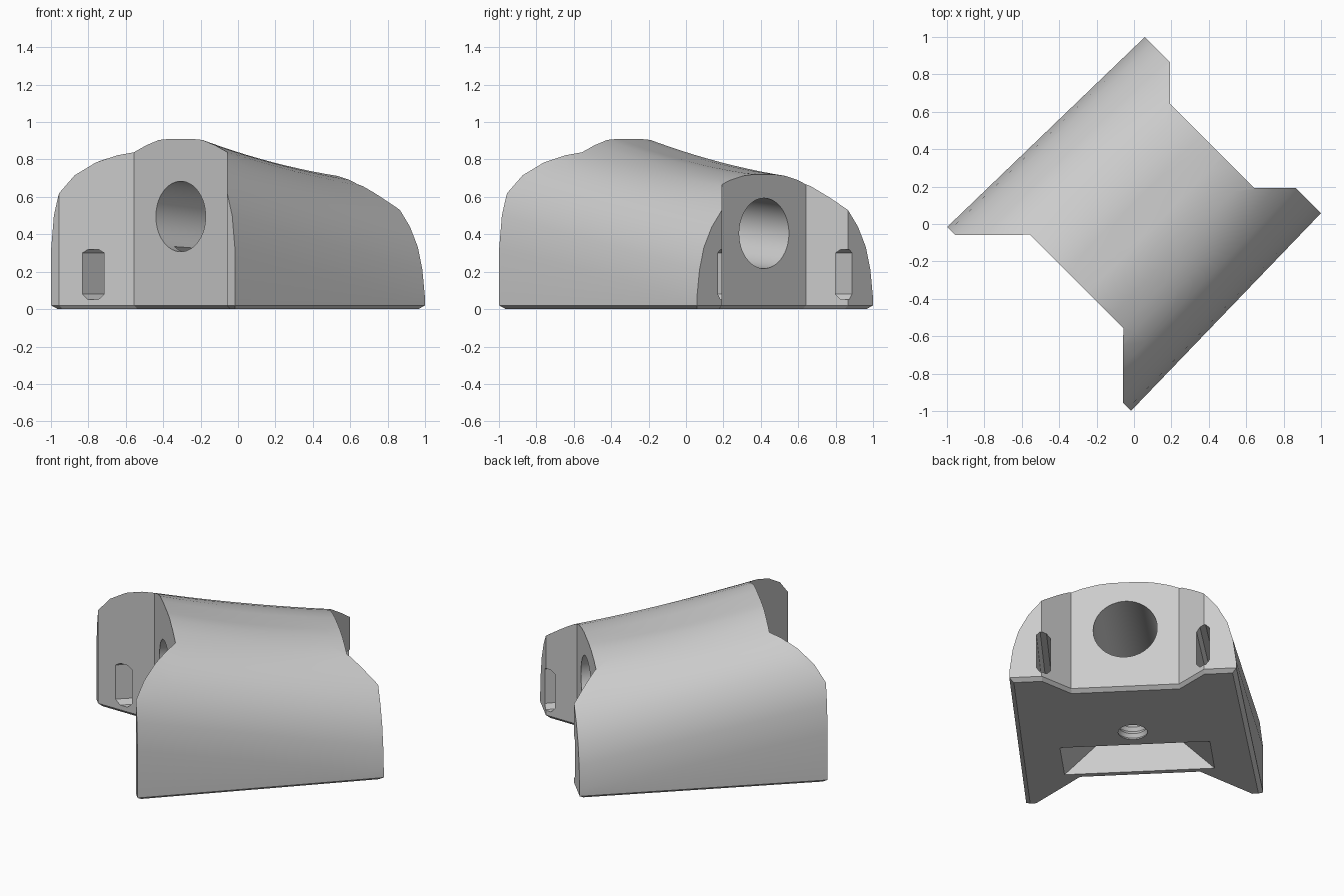
import bpy, bmesh, math
from mathutils import Matrix

old = bpy.data.objects.get("Cube")
if old:
    bpy.data.objects.remove(old, do_unlink=True)

grey = bpy.data.materials.new("light grey")
grey.use_nodes = True
colour = (0.6, 0.6, 0.6, 1)
grey.diffuse_color = colour
grey.node_tree.nodes["Principled BSDF"].inputs["Base Color"].default_value = colour


def loft(name, rings):
    """Closed solid through rings of equal point count."""
    bm = bmesh.new()
    loops = [[bm.verts.new(p) for p in ring] for ring in rings]
    n = len(loops[0])
    for a, b in zip(loops, loops[1:]):
        for i in range(n):
            j = (i + 1) % n
            bm.faces.new((a[i], a[j], b[j], b[i]))
    bm.faces.new(loops[0][::-1])
    bm.faces.new(loops[-1])
    bmesh.ops.recalc_face_normals(bm, faces=bm.faces)
    mesh = bpy.data.meshes.new(name)
    bm.to_mesh(mesh)
    bm.free()
    mesh.materials.append(grey)
    obj = bpy.data.objects.new(name, mesh)
    bpy.context.collection.objects.link(obj)
    return obj


def circle(r, n=48):
    return [(r * math.cos(math.tau * i / n), r * math.sin(math.tau * i / n)) for i in range(n)]


def clamp(x, lo, hi):
    return max(lo, min(hi, x))


# Crowned body: width fraction, height at front end, height at back end
SECTION = [(0, .91, .72), (.12, .91, .72), (.24, .904, .712), (.38, .875, .69),
           (.5, .842, .658), (.6, .823, .602), (.715, .785, .53), (.83, .715, .44),
           (.92, .61, .33), (.97, .5, .21), (1, .32, .06)]


def body_ring(x):
    w = .6808 - .0198 * x
    half = []
    for t, zf, zb in SECTION:
        xf = -.433 - clamp(t * .695 - .352, 0, .285)
        xb = .59 + clamp(t * .667 - .317, 0, .158)
        s = (x - xf) / (xb - xf)
        sag = .1 * s * (1 - s) * (1 - t)
        half.append((t * w, max(zf + (zb - zf) * s - sag, .03)))
    half += [(w, .02), (w - .025, 0)]
    right = [(x, y, z) for y, z in half]
    left = [(x, -y, z) for y, z in half[:0:-1]]
    return right + left


body = loft("clamp_body", [body_ring(-.8 + 1.6 * i / 16) for i in range(17)])

# Notched ends with a chamfered lower edge
front = [(-.718, .9), (-.718, .634), (-.433, .352)]
back = [(.59, .317), (.748, .476), (.748, .9)]
outline = front + [(x, -y) for x, y in front[::-1]]
outline += [(x, -y) for x, y in back[::-1]] + back


def outline_ring(z, inset):
    return [(x - math.copysign(inset, x), y, z) for x, y in outline]


ends = loft("end_outline", [outline_ring(-.02, .05), outline_ring(.02, 0), outline_ring(1.2, 0)])

# Sloping main bore
bore = loft("main_bore", [[(x, a, .457 - .088 * x + b) for a, b in circle(.188, 64)]
                          for x in (-1, 1)])

# Ridged screw hole from below into the bore
screw = loft("screw_hole", [[(.085 + a, b, -.03 + .022 * i) for a, b in circle(.094 - .014 * (i % 2), 32)]
                            for i in range(18)])

# Tapered pocket in the base
pocket = loft("base_pocket", [[(x, -.46, -.02), (x, .46, -.02), (x, .1, .34), (x, -.1, .34)]
                              for x in (-.375, -.06)])


# Strap slots running through both wings
def slot_ring(x, side):
    shape = [(-.04, .08), (-.018, .05), (.018, .05), (.04, .08),
             (.04, .3), (.018, .32), (-.018, .32), (-.04, .3)]
    centre = .489 - .029 * x
    return [(x, side * (centre + a), z) for a, z in shape]


slots = [loft("strap_slot", [slot_ring(x, side) for x in (-1, 1)]) for side in (-1, 1)]

# Carve the body
bpy.context.view_layer.objects.active = body
for cutter in [ends, bore, screw, pocket] + slots:
    mod = body.modifiers.new("cut", 'BOOLEAN')
    mod.object = cutter
    mod.solver = 'EXACT'
    mod.operation = 'INTERSECT' if cutter is ends else 'DIFFERENCE'
    bpy.ops.object.modifier_apply(modifier=mod.name)
    bpy.data.objects.remove(cutter, do_unlink=True)

# Turn the body diagonally and smooth the curved faces
body.data.transform(Matrix.Rotation(math.radians(45), 4, 'Z'))
bpy.ops.object.select_all(action='DESELECT')
body.select_set(True)
bpy.ops.object.shade_smooth_by_angle(angle=math.radians(28))
